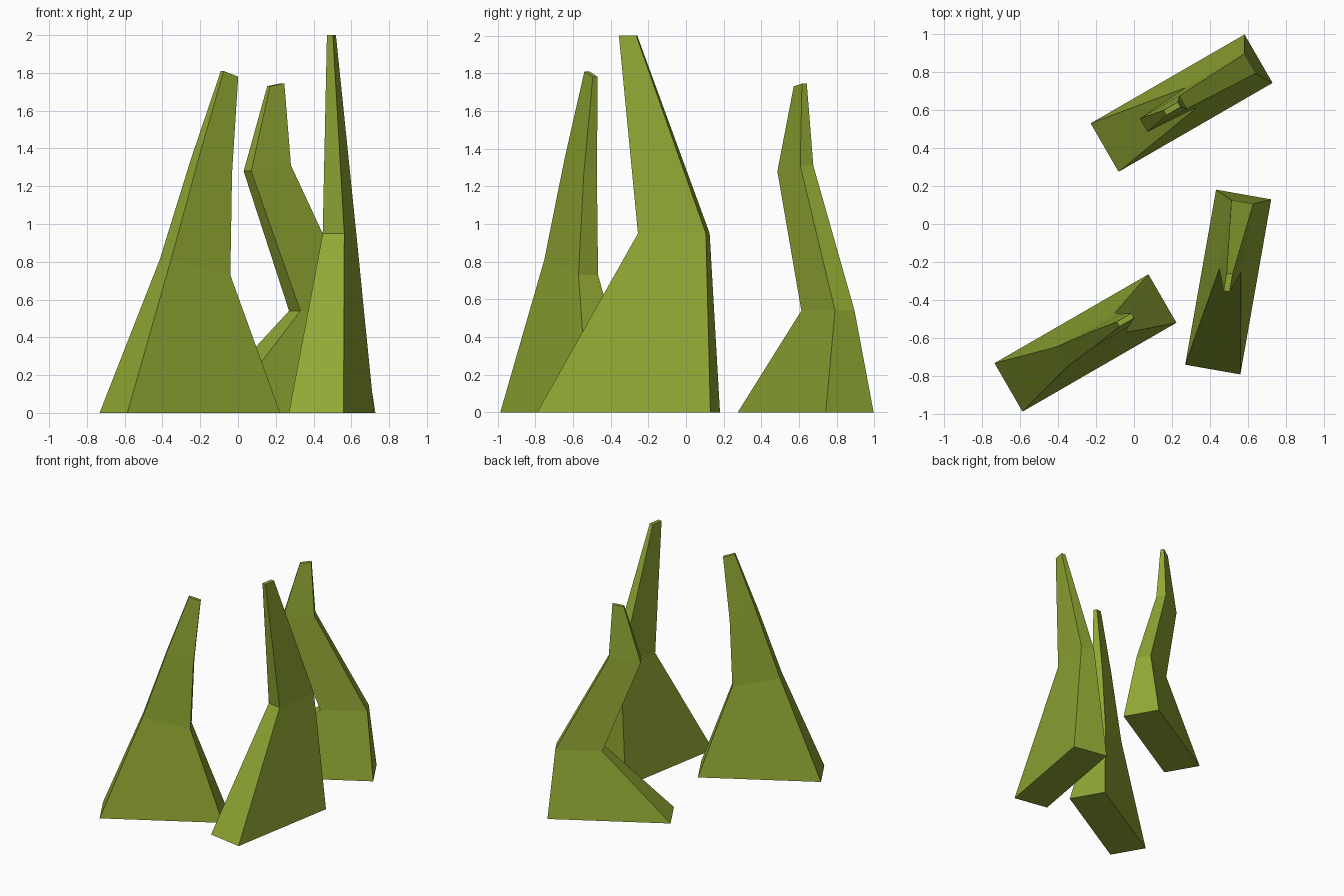
import bpy
import bmesh
import math
from mathutils import Matrix

cube = bpy.data.objects.get("Cube")
if cube:
    bpy.data.objects.remove(cube, do_unlink=True)

# Single grass colour
green = bpy.data.materials.new("grass_green")
green.use_nodes = True
colour = (0.28, 0.39, 0.034, 1)
green.diffuse_color = colour
bsdf = green.node_tree.nodes["Principled BSDF"]
bsdf.inputs["Base Color"].default_value = colour
bsdf.inputs["Roughness"].default_value = 0.9

# Every blade shares the same rectangular foot
FOOT = (-0.467, 0.467, 0.147, 0, 0)


def blade(name, centre, angle, sections):
    """Loft rectangles: (low end, high end, half thickness, z at low end, z at high end)."""
    bm = bmesh.new()
    rings = []
    for lo, hi, half, z_lo, z_hi in [FOOT] + sections:
        corners = [(lo, -half, z_lo), (hi, -half, z_hi), (hi, half, z_hi), (lo, half, z_lo)]
        rings.append([bm.verts.new(c) for c in corners])
    for low, high in zip(rings, rings[1:]):
        for i in range(4):
            j = (i + 1) % 4
            bm.faces.new((low[i], low[j], high[j], high[i]))
    bm.faces.new(rings[0][::-1])
    bm.faces.new(rings[-1])
    bmesh.ops.recalc_face_normals(bm, faces=bm.faces)
    bm.transform(Matrix.Translation((*centre, 0)) @ Matrix.Rotation(math.radians(angle), 4, "Z"))
    mesh = bpy.data.meshes.new(name)
    bm.to_mesh(mesh)
    bm.free()
    mesh.materials.append(green)
    bpy.context.collection.objects.link(bpy.data.objects.new(name, mesh))


# Gently curved blade at the front
blade("front_grass_blade", (-0.255, -0.625), 30, [
    (-0.15, 0.213, 0.06, 0.81, 0.73),
    (0.032, 0.235, 0.04, 1.35, 1.27),
    (0.198, 0.287, 0.015, 1.81, 1.78),
])

# Tall straight blade on the left side
blade("tall_grass_blade", (0.495, -0.305), 80, [
    (0.061, 0.427, 0.058, 0.95, 0.95),
    (-0.049, 0.044, 0.016, 2.0, 2.0),
])

# Bent blade at the back
blade("back_grass_blade", (0.25, 0.635), 30, [
    (0.058, 0.415, 0.06, 0.54, 0.54),
    (-0.231, 0.012, 0.04, 1.28, 1.31),
    (-0.101, -0.014, 0.015, 1.73, 1.745),
])
